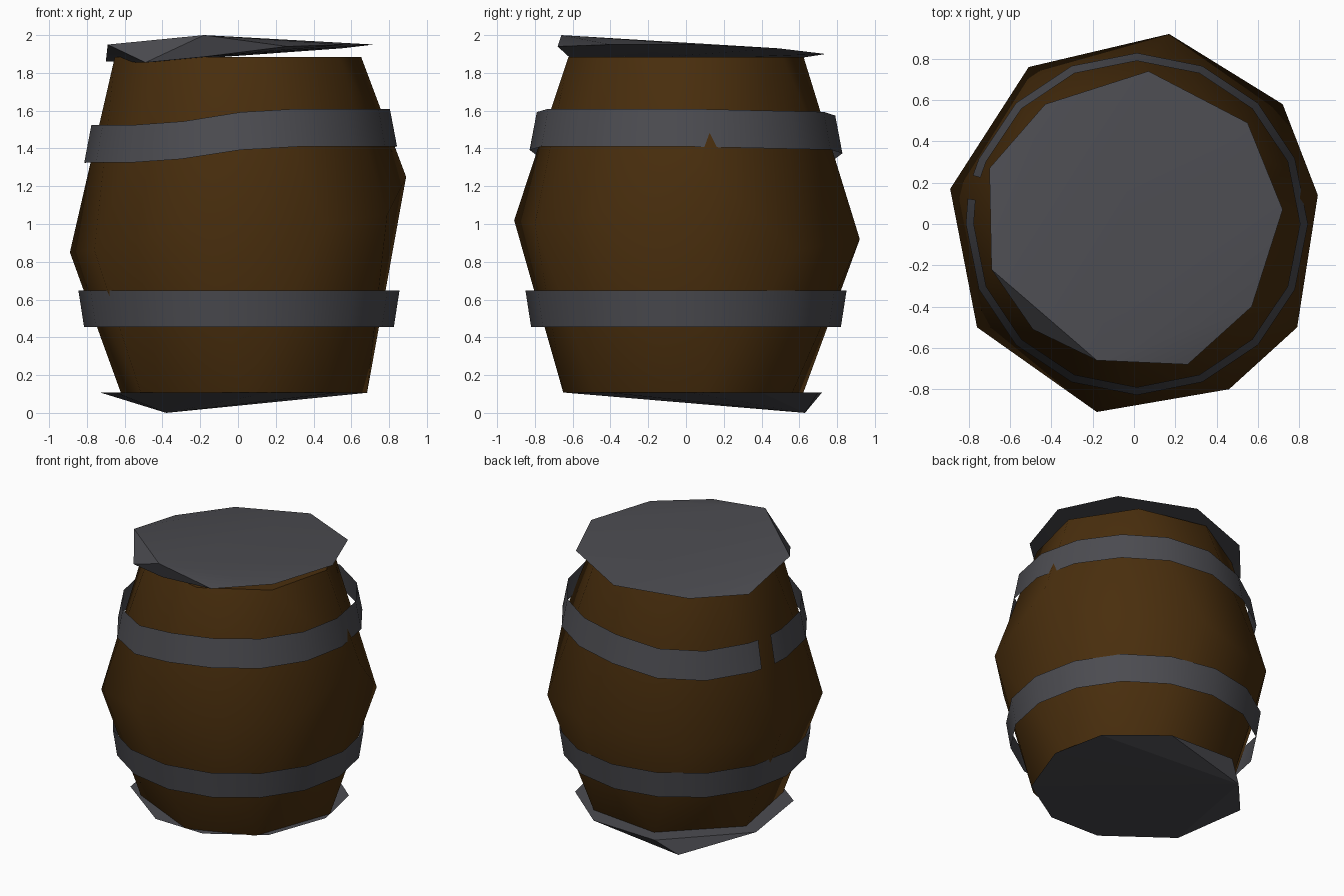
import bpy, bmesh, math

if "Cube" in bpy.data.objects:
    bpy.data.objects.remove(bpy.data.objects["Cube"])


def material(name, rgb):
    m = bpy.data.materials.new(name)
    m.diffuse_color = (*rgb, 1)
    m.use_nodes = True
    m.node_tree.nodes["Principled BSDF"].inputs["Base Color"].default_value = m.diffuse_color
    return m


WOOD = material("dark brown wood", (0.066, 0.027, 0.004))
IRON = material("dark grey iron", (0.072, 0.072, 0.082))


def finish(name, bm, mat, smooth):
    me = bpy.data.meshes.new(name)
    bm.to_mesh(me)
    bm.free()
    me.materials.append(mat)
    ob = bpy.data.objects.new(name, me)
    bpy.context.collection.objects.link(ob)
    if smooth:
        bpy.context.view_layer.objects.active = ob
        ob.select_set(True)
        bpy.ops.object.shade_smooth_by_angle(angle=math.radians(smooth))
        ob.select_set(False)
    return ob


def hull(name, points, mat, smooth=0):
    """Closed faceted solid around a few rim points."""
    bm = bmesh.new()
    for p in points:
        bm.verts.new(p)
    bmesh.ops.convex_hull(bm, input=bm.verts[:])
    loose = [v for v in bm.verts if not v.link_faces]
    bmesh.ops.delete(bm, geom=loose, context='VERTS')
    bmesh.ops.recalc_face_normals(bm, faces=bm.faces[:])
    return finish(name, bm, mat, smooth)


def ring(degrees, rx, ry, z, cx=0.0, cy=0.0):
    return [(cx + rx * math.cos(math.radians(d)),
             cy + ry * math.sin(math.radians(d)), z) for d in degrees]


def sheet_band(name, angles, closed, low, high, cx, drop):
    """Thin flared hoop from (radius, z) to (radius, z); drop lowers it locally."""
    bm = bmesh.new()
    cols = []
    for a in angles:
        c, s = math.cos(a), math.sin(a)
        d = drop(c, s)
        cols.append([bm.verts.new((cx + r * c, r * s, z - d)) for r, z in (low, high)])
    n = len(cols)
    for i in range(n if closed else n - 1):
        a, b = cols[i], cols[(i + 1) % n]
        bm.faces.new((a[0], b[0], b[1], a[1]))
    return finish(name, bm, IRON, 40)


# barrel body: uneven nine-sided belly with narrower ends
belly = [(0.17, 0.92, 0.92), (0.72, 0.58, 0.86), (0.89, 0.14, 1.25),
         (0.79, -0.50, 1.05), (0.46, -0.80, 1.0), (-0.18, -0.91, 1.02),
         (-0.76, -0.50, 0.86), (-0.89, 0.17, 0.85), (-0.51, 0.76, 0.86)]
top_ring = ring([9 + 45 * i for i in range(8)], 0.66, 0.63, 1.885)
bottom_ring = ring([8, 60, 107, 163, 217, 271, 313], 0.67, 0.65, 0.108, 0.02)
hull("barrel_body", belly + top_ring + bottom_ring, WOOD, 60)

# lid: tilted plate, bent down at the front left
lid = [(0.07, 0.74, 1.90), (0.55, 0.49, 1.93), (0.72, 0.07, 1.95),
       (0.57, -0.40, 1.95), (0.26, -0.68, 1.94), (-0.18, -0.66, 2.0),
       (-0.49, -0.51, 1.855), (-0.69, -0.22, 1.95), (-0.70, 0.27, 1.86),
       (-0.43, 0.58, 1.875)]
hull("lid", lid + [(-0.18, -0.62, 1.885)], IRON, 55)

# base: nine-sided plate with one corner pulled down
base = [(0.54, -0.42), (0.70, 0.02), (0.62, 0.40), (0.26, 0.70), (-0.25, 0.72),
        (-0.73, 0.23), (-0.65, -0.32), (-0.22, -0.64), (0.17, -0.65)]
hull("base", [(x, y, 0.108) for x, y in base] + [(-0.38, 0.63, 0.0)], IRON)

# lower hoop: complete ring
full = [i * math.tau / 16 for i in range(16)]
sheet_band("lower_hoop", full, True, (0.82, 0.455), (0.85, 0.648), 0.005,
           lambda c, s: 0)


# upper hoop: sags on the left, broken on that side
def sag(c, s):
    t = min(1, max(0, (0.28 - c) / 0.95))
    return 0.085 * t * t * (3 - 2 * t) + 0.018 * max(0, s)


gap_lo, gap_hi = math.radians(163.5), math.radians(171.5)
open_ring = [gap_hi] + [i * math.tau / 16 for i in range(8, 24)] + [gap_lo + math.tau]
sheet_band("upper_hoop", open_ring, False, (0.828, 1.41), (0.79, 1.61), 0.014, sag)
